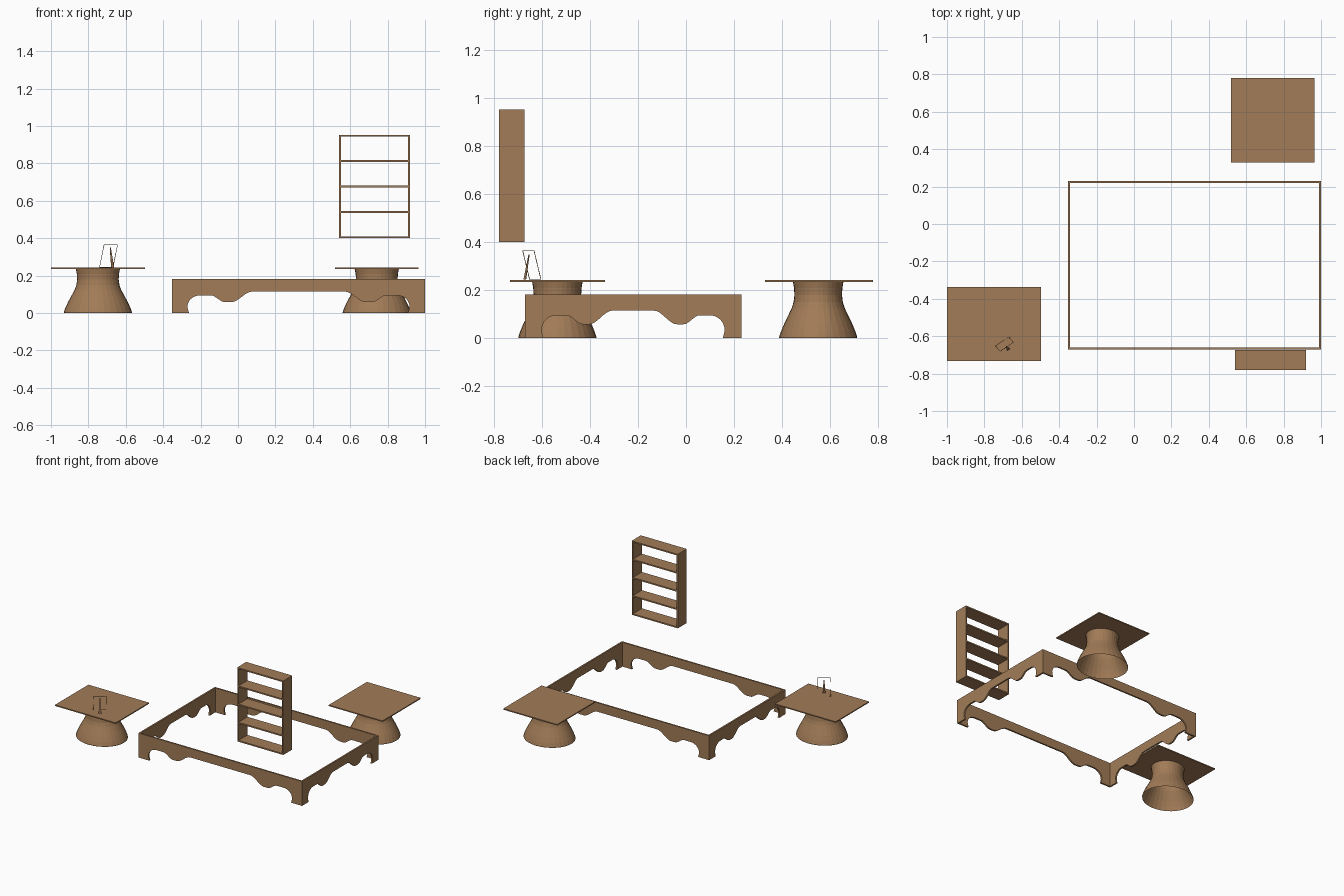
import bpy, bmesh, math
from mathutils import Vector

if "Cube" in bpy.data.objects:
    bpy.data.objects.remove(bpy.data.objects["Cube"])

wood = bpy.data.materials.new("warm brown wood")
wood.diffuse_color = (0.36, 0.20, 0.095, 1)
wood.use_nodes = True
wood.node_tree.nodes["Principled BSDF"].inputs["Base Color"].default_value = wood.diffuse_color


def finish(bm, name):
    bmesh.ops.recalc_face_normals(bm, faces=bm.faces)
    me = bpy.data.meshes.new(name)
    bm.to_mesh(me)
    bm.free()
    me.materials.append(wood)
    ob = bpy.data.objects.new(name, me)
    bpy.context.collection.objects.link(ob)
    return ob


def add_box(bm, lo, hi):
    vs = bmesh.ops.create_cube(bm, size=1)["verts"]
    for v in vs:
        v.co = Vector([(a + b) / 2 + c * (b - a) for a, b, c in zip(lo, hi, v.co)])
    return vs


def box(name, lo, hi):
    bm = bmesh.new()
    add_box(bm, lo, hi)
    return finish(bm, name)


# Bed frame: four panels with a scalloped lower edge
X0, X1, Y0, Y1, H, T = -0.353, 1.0, -0.672, 0.231, 0.182, 0.012


def ease(p, q, n=8):
    return [(p[0] + (q[0] - p[0]) * i / n,
             p[1] + (q[1] - p[1]) * (1 - math.cos(math.pi * i / n)) / 2) for i in range(n + 1)]


def scallop(s):
    """Lower edge from one end: foot, arch, dip, rise to the flat middle."""
    pts = [(0.091, 0.0)]
    for i in range(10):
        a = -0.2 + (math.pi / 2 + 0.2) * i / 9
        pts.append((0.153 - 0.070 * math.cos(a), 0.035 + 0.060 * math.sin(a)))
    pts += ease((0.205, 0.095), (0.285, 0.058)) + ease((0.315, 0.058), (0.43, 0.115))
    return [(d * s, z) for d, z in pts]


def panel(name, a, b, off, axis, scale, inset):
    half = scallop(scale)
    outline = [(a + inset, H), (a + inset, 0)] + [(a + d, z) for d, z in half]
    outline += [(b - d, z) for d, z in reversed(half)] + [(b - inset, 0), (b - inset, H)]
    bm = bmesh.new()
    place = (lambda u, z: (u, off, z)) if axis == "x" else (lambda u, z: (off, u, z))
    f = bm.faces.new([bm.verts.new(place(u, z)) for u, z in outline])
    ext = bmesh.ops.extrude_face_region(bm, geom=[f])
    move = Vector((0, T, 0)) if axis == "x" else Vector((T, 0, 0))
    bmesh.ops.translate(bm, vec=move, verts=[v for v in ext["geom"] if isinstance(v, bmesh.types.BMVert)])
    return finish(bm, name)


panel("bed_front_panel", X0, X1, Y0, "x", 1.0, 0)
panel("bed_back_panel", X0, X1, Y1 - T, "x", 1.0, 0)
panel("bed_left_panel", Y0, Y1, X0, "y", 0.85, T)
panel("bed_right_panel", Y0, Y1, X1 - T, "y", 0.85, T)

# Two tables: flat square top on a hollow flared oval pedestal
FLARE = [(0.182, 0.0), (0.182, 0.006), (0.173, 0.03), (0.158, 0.062), (0.140, 0.095),
         (0.124, 0.125), (0.115, 0.15), (0.111, 0.18), (0.113, 0.21), (0.118, 0.235)]


def table(name, lo, hi, cx, cy, sides=32):
    box(name + "_top", (*lo, 0.235), (*hi, 0.243))
    bm = bmesh.new()
    rings = [[bm.verts.new((cx + r * math.cos(2 * math.pi * i / sides),
                            cy + r * 0.893 * math.sin(2 * math.pi * i / sides), z))
              for i in range(sides)] for r, z in FLARE]
    for a, b in zip(rings, rings[1:]):
        for i in range(sides):
            j = (i + 1) % sides
            bm.faces.new((a[i], a[j], b[j], b[i]))
    ob = finish(bm, name + "_pedestal")
    for p in ob.data.polygons:
        p.use_smooth = False


table("left_table", (-1.0, -0.733), (-0.498, -0.338), -0.749, -0.536)
table("right_table", (0.519, 0.329), (0.964, 0.78), 0.742, 0.551)

# Open shelf unit hanging in front of the bed
SX0, SX1, SY0, SY1, SZ0, SZ1, B = 0.54, 0.92, -0.78, -0.674, 0.40, 0.953, 0.010
box("shelf_left_side", (SX0, SY0, SZ0), (SX0 + B, SY1, SZ1))
box("shelf_right_side", (SX1 - B, SY0, SZ0), (SX1, SY1, SZ1))
for i in range(5):
    z = SZ0 + (SZ1 - SZ0 - B) * i / 4
    box(f"shelf_board_{i + 1}", (SX0 + B, SY0, z), (SX1 - B, SY1, z + B))

# Picture frame: thin open rectangle leaning back on the left table
base = Vector((-0.7045, -0.628, 0.244))
u = Vector((0.073, 0.048, 0)).normalized()
lean = Vector((0.0245, -0.029, 0.121))
up = lean.normalized()
n = u.cross(up)


def oriented(name, lo, hi):
    bm = bmesh.new()
    for v in add_box(bm, lo, hi):
        v.co = base + u * v.co.x + up * v.co.y + n * v.co.z
    return finish(bm, name)


W, L, R = 0.044, lean.length, 0.002
for s, side in ((-1, "left"), (1, "right")):
    xs = sorted((s * W, s * (W - R)))
    oriented(f"picture_frame_{side}", (xs[0], 0, -0.001), (xs[1], L, 0.001))
oriented("picture_frame_bottom", (-W + R, 0, -0.001), (W - R, R, 0.001))
oriented("picture_frame_top", (-W + R, L - R, -0.001), (W - R, L, 0.001))

# Tapered easel leg behind the picture frame
bm = bmesh.new()
head, foot = base + lean * 0.87, Vector((-0.671, -0.671, 0.244))
quad = [head - u * 0.003, head + u * 0.003, foot + u * 0.009, foot - u * 0.009]
f = bm.faces.new([bm.verts.new(p) for p in quad])
ext = bmesh.ops.extrude_face_region(bm, geom=[f])
bmesh.ops.translate(bm, vec=u.cross(head - foot).normalized() * 0.002,
                    verts=[v for v in ext["geom"] if isinstance(v, bmesh.types.BMVert)])
finish(bm, "picture_frame_stand")
